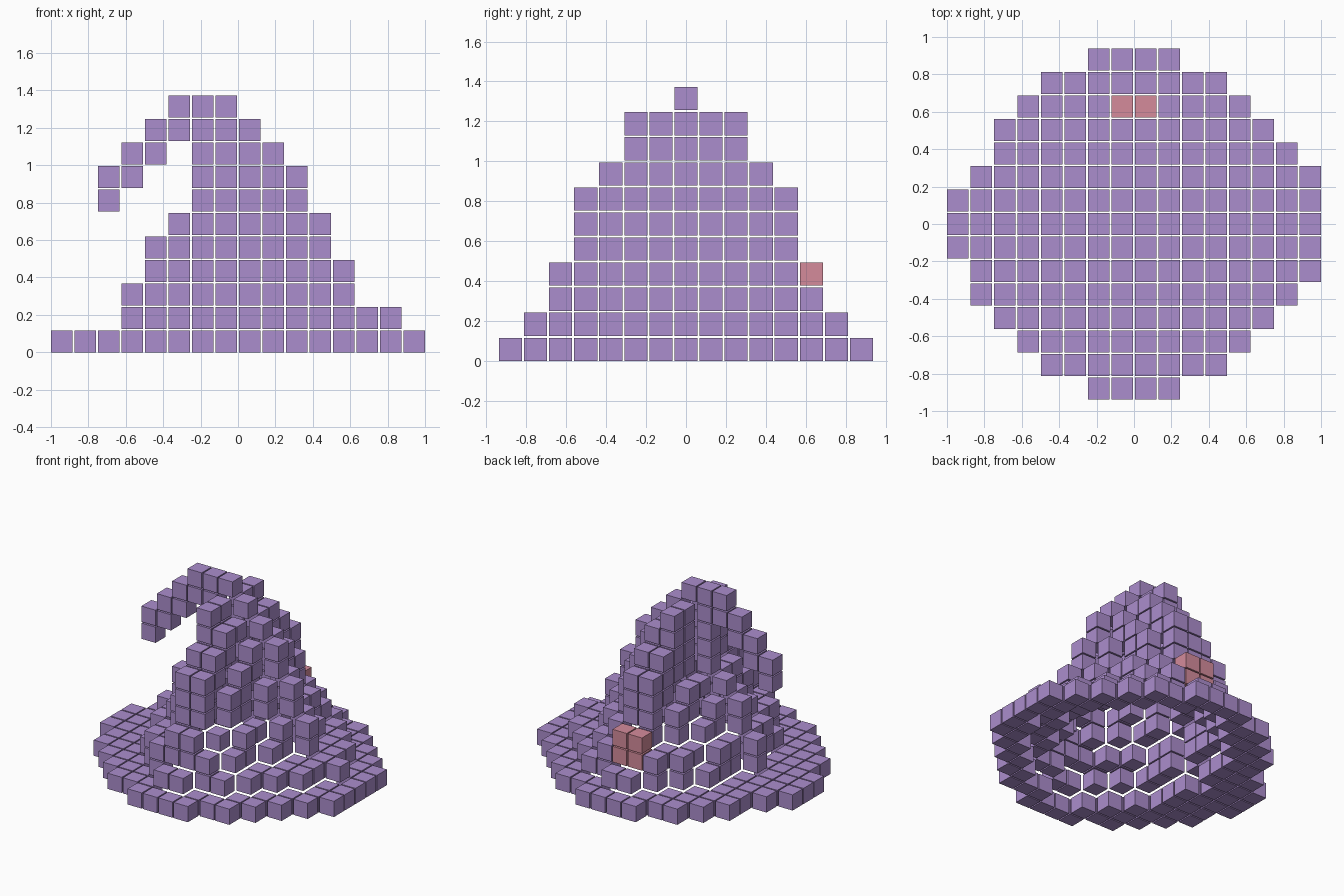
import bpy, bmesh
from mathutils import Matrix, Vector

if "Cube" in bpy.data.objects:
    bpy.data.objects.remove(bpy.data.objects["Cube"], do_unlink=True)

PITCH, SIZE = 0.1256, 0.116
MID = 7.5  # column index lying on x = 0


def material(name, rgb):
    m = bpy.data.materials.new(name)
    m.use_nodes = True
    m.diffuse_color = (*rgb, 1)
    m.node_tree.nodes["Principled BSDF"].inputs["Base Color"].default_value = (*rgb, 1)
    return m


def build(name, cells, mat):
    """One object made of a separate block for each (column, row, level) cell."""
    bm = bmesh.new()
    for i, j, k in sorted(cells):
        centre = Vector(((i - MID) * PITCH, j * PITCH, k * PITCH + SIZE / 2))
        bmesh.ops.create_cube(bm, size=SIZE, matrix=Matrix.Translation(centre))
    mesh = bpy.data.meshes.new(name)
    bm.to_mesh(mesh)
    bm.free()
    mesh.materials.append(mat)
    bpy.context.collection.objects.link(bpy.data.objects.new(name, mesh))


def disc(first, last, depth, power):
    """Rounded diamond of cells around the two middle columns."""
    cells = set()
    for i in range(first, last + 1):
        reach = 7 - first if i < MID else last - 8
        off = abs(i - MID) - 0.5
        for j in range(-7, 8):
            if (off / max(reach, 1)) ** power + (abs(j) / depth) ** power <= 1.03:
                cells.add((i, j))
    return cells


purple = material("purple", (0.41, 0.27, 0.61))
pink = material("dusty pink", (0.66, 0.26, 0.33))

# Brim outline: first and last column of every row, front to back
rows = [(6, 9), (4, 11), (3, 12), (2, 13), (1, 14), (1, 15), (0, 15), (0, 15),
        (0, 15), (1, 15), (2, 14), (2, 13), (3, 12), (4, 11), (6, 9)]
levels = [{(i, r - 7) for r, (a, b) in enumerate(rows) for i in range(a, b + 1)}]

# Crown levels going up: first column, last column, depth, roundness
levels += [disc(*d) for d in [
    (3, 14, 6, 1.5), (3, 12, 5.5, 1.5), (4, 12, 5, 1.2), (4, 11, 4, 1.2),
    (5, 11, 4, 1.2), (6, 10, 4, 1.2), (6, 10, 3, 1.2), (6, 9, 2, 1.2)]]
levels.append({(7, j) for j in range(-2, 3)} | {(6, 0), (8, 0)})
levels.append({(6, 0), (7, 0)})


def shell(k):
    """Cells of a level that are uncovered above or lie on its rim."""
    here = levels[k]
    above = levels[k + 1] if k + 1 < len(levels) else set()
    return {(i, j, k) for i, j in here
            if (i, j) not in above
            or any((i + a, j + b) not in here for a, b in ((1, 0), (-1, 0), (0, 1), (0, -1)))}


# Patch on the back of the crown
patch = {(i, 5, k) for i in (7, 8) for k in (2, 3)}
crown = set().union(*(shell(k) for k in range(1, len(levels)))) - patch

# Drooping tip
tip = {(5, 0, 10), (5, 0, 9), (4, 0, 9), (4, 0, 8), (3, 0, 8),
       (3, 0, 7), (2, 0, 7), (2, 0, 6)}

build("brim", shell(0), purple)
build("crown", crown, purple)
build("back_patch", patch, pink)
build("drooping_tip", tip, purple)
